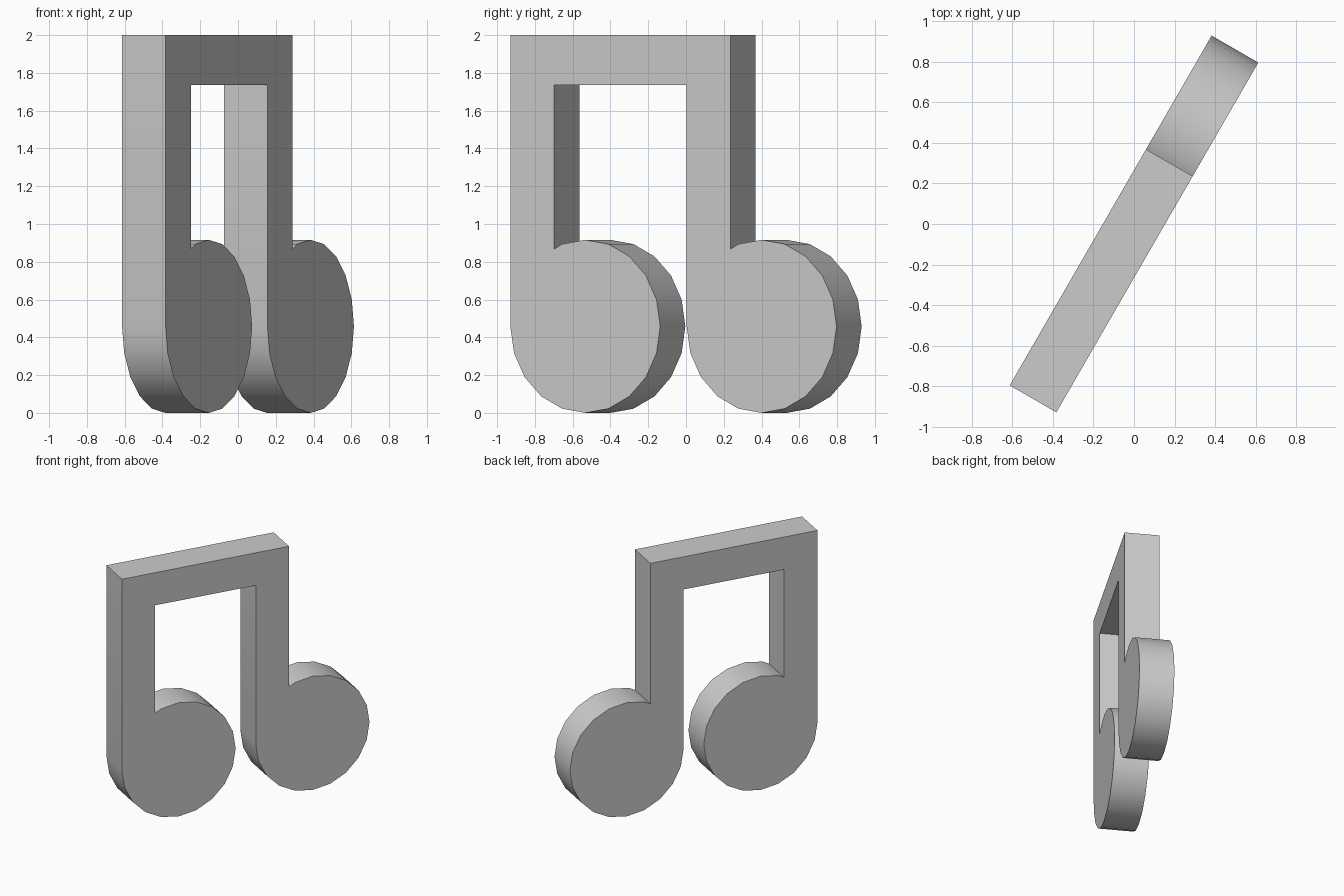
import bpy, bmesh
from math import cos, sin, radians
from mathutils import Matrix

if "Cube" in bpy.data.objects:
    bpy.data.objects.remove(bpy.data.objects["Cube"])

R, STEM, THICK = 0.458, 0.268, 0.266   # head radius, stem width, depth
LEFT, RIGHT = -0.997, 0.081            # outer edge of each stem


def head(edge):
    """20-sided note head from the stem's outer edge round to the inner notch."""
    pts = [(edge + R + R * cos(radians(a)), R + R * sin(radians(a)))
           for a in range(180, 469, 18)]
    return pts + [(edge + STEM, 0.868)]


# Outline: left stem, left head, opening, right head, right stem, beam
outline = [(LEFT, 2.0)] + head(LEFT)
outline += [(LEFT + STEM, 1.737), (RIGHT, 1.737)]
outline += head(RIGHT) + [(RIGHT + STEM, 2.0)]

# Extrude the outline through its depth, then turn it about z
bm = bmesh.new()
face = bm.faces.new([bm.verts.new((u, -THICK / 2, z)) for u, z in outline])
res = bmesh.ops.extrude_face_region(bm, geom=[face], use_keep_orig=True)
new = [g for g in res["geom"] if isinstance(g, bmesh.types.BMVert)]
bmesh.ops.translate(bm, verts=new, vec=(0, THICK, 0))
bmesh.ops.recalc_face_normals(bm, faces=bm.faces)
bm.transform(Matrix.Rotation(radians(60), 4, 'Z'))

mesh = bpy.data.meshes.new("beamed_music_note")
bm.to_mesh(mesh)
bm.free()
note = bpy.data.objects.new("beamed_music_note", mesh)
bpy.context.collection.objects.link(note)

# Smooth round heads, keep the corners sharp
bpy.context.view_layer.objects.active = note
note.select_set(True)
bpy.ops.object.shade_smooth_by_angle(angle=radians(30))
